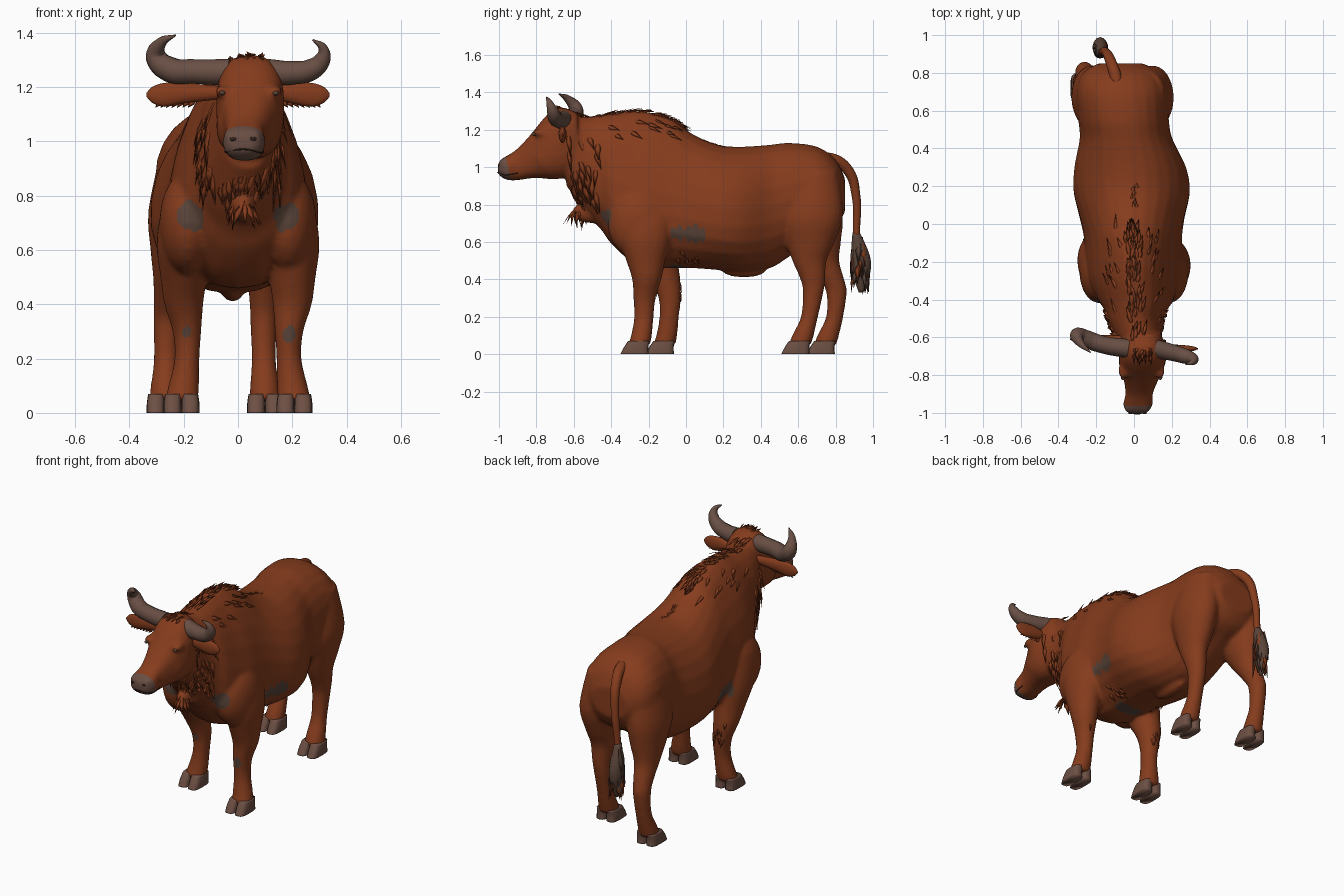
import bpy, bmesh, math, random
from mathutils import Vector, Matrix
from mathutils.bvhtree import BVHTree

random.seed(4)
uni = random.uniform
old = bpy.data.objects.get("Cube")
if old:
    bpy.data.objects.remove(old, do_unlink=True)


def material(name, rgb):
    m = bpy.data.materials.new(name)
    m.use_nodes = True
    m.diffuse_color = (*rgb, 1)
    m.node_tree.nodes["Principled BSDF"].inputs["Base Color"].default_value = (*rgb, 1)
    return m


coat = material("red brown coat", (0.235, 0.045, 0.012))
dark_coat = material("dark brown coat", (0.15, 0.032, 0.01))
horn_mat = material("horn", (0.14, 0.078, 0.058))
hoof_mat = material("hoof", (0.15, 0.078, 0.056))
nose_mat = material("muzzle grey", (0.14, 0.075, 0.055))
patch_mat = material("grey patch", (0.1, 0.057, 0.04))
black = material("near black", (0.03, 0.016, 0.012))


def add_object(name, bm, *mats):
    bmesh.ops.recalc_face_normals(bm, faces=bm.faces)
    mesh = bpy.data.meshes.new(name)
    bm.to_mesh(mesh)
    bm.free()
    for m in mats:
        mesh.materials.append(m)
    mesh.polygons.foreach_set("use_smooth", [True] * len(mesh.polygons))
    ob = bpy.data.objects.new(name, mesh)
    bpy.context.collection.objects.link(ob)
    return ob


def bake(ob):
    """Mesh of an object with its modifiers or bevel applied."""
    bpy.context.view_layer.update()
    return bpy.data.meshes.new_from_object(ob.evaluated_get(bpy.context.evaluated_depsgraph_get()))


def resample(rows, n=4):
    rows = [Vector(r) for r in rows]
    rows = [rows[0]] + rows + [rows[-1]]
    out = []
    for a, b, c, d in zip(rows, rows[1:], rows[2:], rows[3:]):
        for k in range(n):
            t = k / n
            out.append((b * 2 + (c - a) * t + (a * 2 - b * 5 + c * 4 - d) * t**2
                        + (b * 3 - a - c * 3 + d) * t**3) / 2)
    return out + [rows[-1]]


def loft(bm, axis, rows, power=2.0, sides=24):
    """Rows are centre x, y, z, the two half sizes across the axis, and narrowing to the top."""
    u, v = {"x": (1, 2), "y": (0, 2), "z": (0, 1)}[axis]
    rings = []
    for row in resample(rows):
        pinch = row[5] if len(row) > 5 else 0
        ring = []
        for k in range(sides):
            ang = math.tau * k / sides
            p = Vector(row[:3])
            narrow = 1 - pinch * max(0, math.sin(ang) + .5) / 1.5
            for i, f, size in ((u, math.cos(ang), row[3] * narrow), (v, math.sin(ang), row[4])):
                p[i] += math.copysign(abs(f) ** (2 / power), f) * max(size, 0.002)
            ring.append(bm.verts.new(p))
        rings.append(ring)
    for r, s in zip(rings, rings[1:]):
        for k in range(sides):
            bm.faces.new((r[k - 1], r[k], s[k], s[k - 1]))
    bm.faces.new(rings[0])
    bm.faces.new(rings[-1])


def blob(bm, centre, size):
    bmesh.ops.create_icosphere(bm, subdivisions=3, radius=1,
                               matrix=Matrix.Translation(centre) @ Matrix.Diagonal((*size, 1)))


def tube(name, pts, mat):
    cu = bpy.data.curves.new(name, "CURVE")
    cu.dimensions, cu.bevel_depth, cu.bevel_resolution = "3D", 1, 5
    cu.use_fill_caps = True
    sp = cu.splines.new("BEZIER")
    sp.bezier_points.add(len(pts) - 1)
    for bp, p in zip(sp.bezier_points, pts):
        bp.co, bp.radius = p[:3], p[3]
        bp.handle_left_type = bp.handle_right_type = "AUTO"
    ob = bpy.data.objects.new(name + "_path", cu)
    bpy.context.collection.objects.link(ob)
    bm = bmesh.new()
    bm.from_mesh(bake(ob))
    bpy.data.objects.remove(ob, do_unlink=True)
    add_object(name, bm, mat)


# Torso and neck: y, centre x, bottom, top, half width, narrowing
bm = bmesh.new()
torso = [(-.64, .035, .9, 1.28, .11, 0), (-.52, .01, .74, 1.27, .15, .1), (-.45, .01, .66, 1.28, .18, .2),
         (-.4, .01, .59, 1.285, .22, .3), (-.3, 0, .5, 1.3, .265, .4), (-.2, 0, .46, 1.295, .285, .42),
         (-.08, -.005, .46, 1.26, .285, .38), (.03, -.01, .46, 1.18, .3, .28),
         (.17, -.012, .45, 1.12, .328, .2), (.3, -.02, .44, 1.11, .31, .14),
         (.45, -.042, .46, 1.12, .25, .05), (.55, -.055, .52, 1.13, .24, 0), (.7, -.065, .62, 1.11, .24, 0),
         (.8, -.07, .68, 1.04, .2, 0), (.85, -.07, .76, .94, .12, 0)]
# Head: same layout
head = [(-.58, .045, .97, 1.29, .1), (-.66, .045, .94, 1.32, .122), (-.72, .045, .935, 1.3, .125),
        (-.77, .042, .94, 1.25, .113), (-.83, .037, .94, 1.175, .09), (-.9, .027, .93, 1.1, .072),
        (-.95, .022, .93, 1.065, .078), (-.985, .018, .945, 1.045, .066), (-1.005, .018, .965, 1.02, .04)]
for table, power in ((torso, 2.15), (head, 2.6)):
    loft(bm, "y", [(x, y, (lo + hi) / 2, w, (hi - lo) / 2, *pinch)
                   for y, x, lo, hi, w, *pinch in table], power)

# Legs: z, x, y, half width, half depth for the leading leg of each pair
front_leg = [(.9, .12, -.22, .09, .15), (.75, .18, -.225, .1, .16), (.62, .2, -.22, .1, .14),
             (.5, .2, -.215, .086, .105), (.4, .2, -.21, .072, .078), (.3, .188, -.222, .053, .06),
             (.2, .188, -.225, .046, .052), (.1, .2, -.238, .057, .056), (.045, .208, -.253, .062, .06)]
hind_leg = [(.98, .07, .68, .09, .13), (.75, .1, .67, .11, .17), (.6, .1, .665, .09, .13),
            (.5, .1, .66, .068, .092), (.4, .098, .678, .055, .067), (.33, .095, .68, .05, .055),
            (.2, .095, .66, .045, .046), (.1, .098, .625, .054, .058), (.045, .1, .607, .058, .06)]
feet = {}
for pair, table, mid, splay in (("front", front_leg, 0, 0), ("hind", hind_leg, -.06, .05)):
    for side in (1, -1):
        rows = []
        for z, x, y, a, b in table:
            back = min(max((.7 - z) / .4, 0), 1) if side < 0 else 0
            rows.append((mid + side * (x - mid) - splay * back, y + .135 * back, z, a, b))
        loft(bm, "z", rows)
        feet[pair + ("_left" if side > 0 else "_right")] = rows[-1][:2]

# Muscle and face forms
for s in (1, -1):
    blob(bm, (s * .185, -.25, .7), (.105, .17, .19))
    blob(bm, (.04 + s * .095, -.775, 1.185), (.03, .045, .022))
    blob(bm, (.04 + s * .08, -.73, 1.06), (.04, .09, .09))
    blob(bm, (.018 + s * .042, -.97, 1.02), (.028, .03, .026))
blob(bm, (-.02, .31, .45), (.04, .12, .04))
blob(bm, (.02, -.5, .76), (.05, .11, .06))
body = add_object("body", bm, coat, nose_mat, patch_mat)
remesh = body.modifiers.new("merge", "REMESH")
remesh.mode, remesh.voxel_size = "VOXEL", 0.011
soften = body.modifiers.new("soften", "SMOOTH")
soften.factor, soften.iterations = 0.5, 8
bm = bmesh.new()
bm.from_mesh(bake(body))
bpy.data.objects.remove(body, do_unlink=True)

# Muzzle is cut off cleanly, worn patches follow distance from spots
cut, normal = Vector((0, -.95, 1)), Vector((0, 1, .25))
bmesh.ops.bisect_plane(bm, geom=bm.verts[:] + bm.edges[:] + bm.faces[:], plane_co=cut, plane_no=normal)
spots = [(Vector((s * x, y, z)), r) for s in (1, -1)
         for x, y, z, r in ((.29, -.04, .63, .065), (.29, .04, .63, .065), (.165, -.4, .73, .055),
                            (.19, -.22 - s * .065, .29, .025), (.04, -.05, .46, .05))]
for f in bm.faces:
    c = f.calc_center_median()
    f.material_index = 0
    if (c - cut).dot(normal) < 0:
        f.material_index = 1
    elif any((c - p).length < r + .008 * math.sin(c.y * 150) for p, r in spots):
        f.material_index = 2
skin = BVHTree.FromBMesh(bm)
add_object("body", bm, coat, nose_mat, patch_mat)

# Hooves with two toes
for name, (x, y) in feet.items():
    bm = bmesh.new()
    for s in (-1, 1):
        tx = x + s * .033
        loft(bm, "z", [(tx, y - .022, 0, .034, .076), (tx, y - .014, .035, .033, .066),
                       (tx - s * .002, y, .07, .03, .057)], 3.2, 16)
    add_object(name + "_hoof", bm, hoof_mat)

# Horns, tail
tube("right_horn", [(-.03, -.66, 1.255, .05), (-.16, -.64, 1.258, .046), (-.25, -.61, 1.265, .047),
                    (-.3, -.59, 1.31, .04), (-.285, -.63, 1.362, .021),
                    (-.23, -.68, 1.392, .003)], horn_mat)
tube("left_horn", [(.11, -.66, 1.255, .05), (.2, -.68, 1.253, .044), (.27, -.7, 1.265, .04),
                   (.312, -.715, 1.305, .03), (.312, -.73, 1.345, .017),
                   (.275, -.745, 1.375, .003)], horn_mat)
tube("tail", [(-.08, .66, 1.03, .03), (-.095, .77, 1.045, .032), (-.125, .865, .985, .028),
              (-.15, .91, .84, .023), (-.17, .912, .64, .019), (-.175, .925, .48, .015)], coat)

# Ears
for name, s, y in (("left_ear", 1, -.66), ("right_ear", -1, -.61)):
    bm = bmesh.new()
    loft(bm, "x", [(.04 + s * .09, y, 1.18, .02, .022), (s * .2, y, 1.178, .022, .038),
                   (s * .27, y, 1.172, .018, .044), (s * .315, y, 1.172, .012, .03),
                   (s * .338, y, 1.172, .003, .006)], 2, 16)
    add_object(name, bm, coat)

# Eyes, nostrils and mouth line
bm = bmesh.new()
for s in (1, -1):
    co = skin.find_nearest(Vector((.038 + s * .11, -.85, 1.165)))[0]
    blob(bm, co, (.011, .014, .009))
add_object("eyes", bm, patch_mat)
bm = bmesh.new()
for s in (1, -1):
    co = skin.find_nearest(Vector((.018 + s * .045, -1.04, 1.015)))[0]
    blob(bm, co, (.013, .004, .007))
add_object("nostrils", bm, black)
lip = [skin.find_nearest(Vector((.018 + x * .11, -1.05 + abs(x) * .15, .968 - abs(x) * .014)))[0]
       for x in (-1, -.6, -.2, .2, .6, 1)]
tube("mouth_line", [(*p, .003) for p in lip], black)


def tuft(bm, co, n, flow, length, width, lift, chance=.1):
    """One flat tapering lock of hair lying along a surface."""
    flow = (flow - n * flow.dot(n)).normalized()
    side = flow.cross(n)
    rings = []
    for t, w, h in ((-.15, .5, -.008), (.4, 1, lift * length * .5)):
        mid = co + flow * t * length + n * h
        rings.append([bm.verts.new(mid + d) for d in (side * width * w, n * width * .3,
                                                      side * -width * w, n * width * -.3)])
    tip = bm.verts.new(co + flow * length + n * lift * length)
    shade = int(random.random() < chance)
    a, b = rings
    for k in range(4):
        for f in (bm.faces.new((a[k - 1], a[k], b[k], b[k - 1])), bm.faces.new((b[k - 1], b[k], tip))):
            f.material_index = shade


def fur(name, count, low, high, flow, length, lift, mirror=False):
    """Locks rooted where random points of a box meet the nearest skin."""
    bm = bmesh.new()
    for _ in range(count):
        p = Vector([uni(a, b) for a, b in zip(low, high)])
        if mirror:
            p.x *= random.choice((-1, 1))
        co, n, _i, _d = skin.find_nearest(p)
        d = Vector(flow) + Vector((uni(-.25, .25), uni(-.25, .25), uni(-.2, .2)))
        tuft(bm, co, n, d, length * uni(.7, 1.2), length * uni(.1, .16), lift * uni(.4, 1.2))
    add_object(name, bm, coat, dark_coat)


# Mane, dewlap and other shaggy areas
fur("crest_mane", 80, (-.06, -.6, 1.32), (.06, .08, 1.38), (0, 1, -.1), .085, .16)
fur("hump_mane", 24, (.1, -.5, 1.2), (.2, 0, 1.35), (0, 1, -.7), .09, .03, True)
fur("back_mane", 10, (-.03, .08, 1.2), (.03, .2, 1.2), (0, 1, 0), .06, .04)
fur("neck_mane", 60, (.14, -.64, .85), (.22, -.48, 1.2), (0, .25, -1), .12, .04, True)
fur("dewlap", 40, (-.08, -.66, .75), (.1, -.54, .88), (0, .25, -1), .1, .12)
fur("forelock", 22, (-.03, -.72, 1.4), (.12, -.62, 1.4), (0, -1, -.2), .055, .08)
fur("elbow_hair", 20, (.15, -.06, .32), (.25, .04, .55), (0, .3, -1), .07, .08, True)

# Tail tuft and ear fringes
bm = bmesh.new()
loft(bm, "z", [(-.172, .91, .65, .02, .02), (-.178, .932, .53, .038, .05),
               (-.18, .936, .44, .036, .05), (-.18, .936, .33, .008, .012)], 2, 12)
for _ in range(40):
    ang, z = uni(0, math.tau), uni(.42, .62)
    n = Vector((math.cos(ang), math.sin(ang), 0))
    tuft(bm, Vector((-.178 + n.x * .03, .93 + n.y * .042, z)), n, Vector((0, 0, -1)),
         uni(.09, .14), .016, .1, .3)
add_object("tail_tuft", bm, patch_mat, coat)
bm = bmesh.new()
for s, y in ((1, -.66), (-1, -.61)):
    for k in range(7):
        tuft(bm, Vector((s * (.16 + k * .02), y, 1.155)), Vector((0, -1, 0)),
             Vector((s * .8, 0, -1)), .04, .011, .1)
add_object("ear_fringes", bm, coat, dark_coat)
